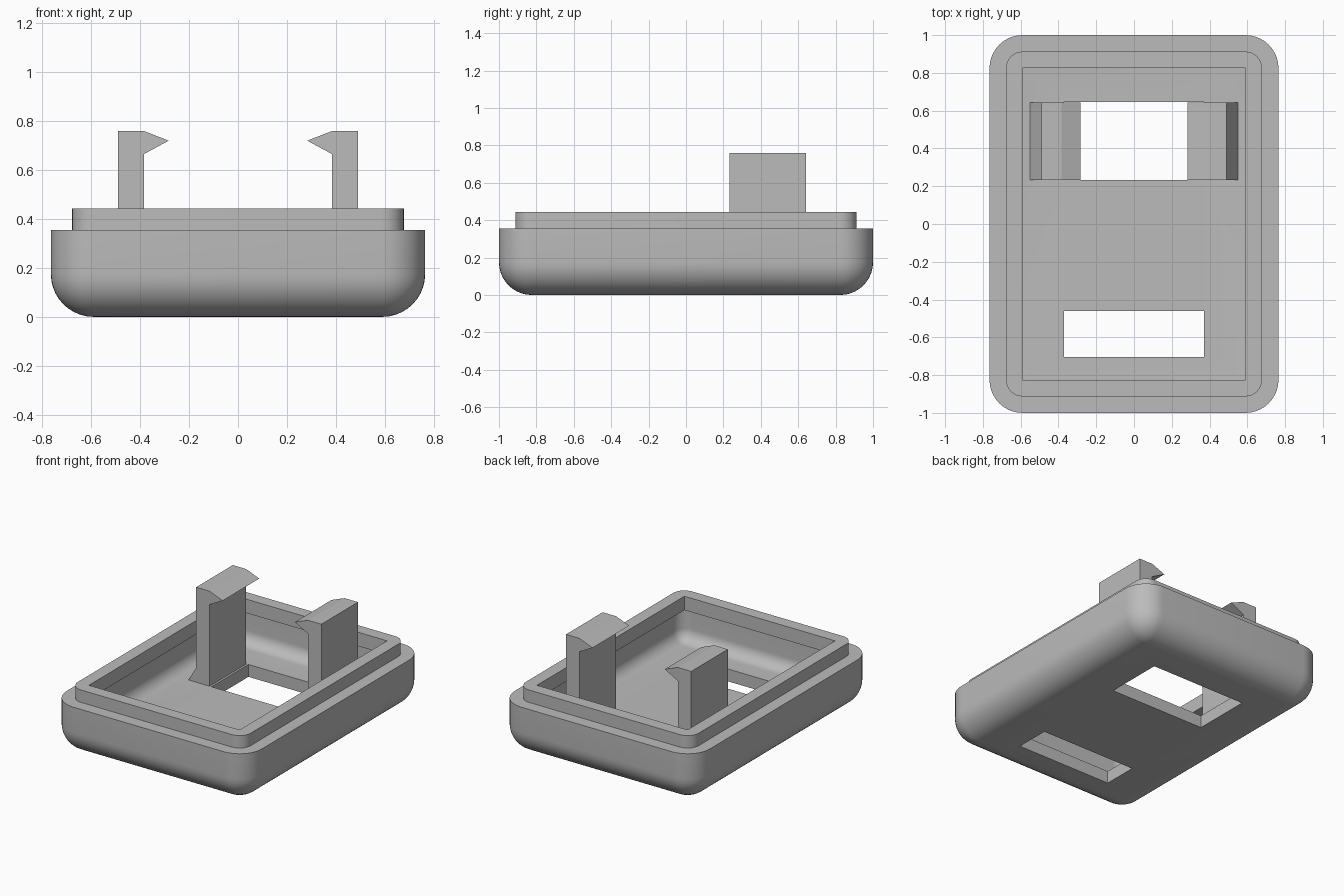
import bpy, bmesh, math

default = bpy.data.objects.get("Cube")
if default:
    bpy.data.objects.remove(default)

CORE_X, CORE_Y = 0.59, 0.825   # flat core that every wall is offset from
WALL = 0.0875
R = 2 * WALL
RIM, TOP = 0.355, 0.443

grey = bpy.data.materials.new("plain_grey")
grey.use_nodes = True
colour = (0.5, 0.5, 0.5, 1)
grey.diffuse_color = colour
grey.node_tree.nodes["Principled BSDF"].inputs["Base Color"].default_value = colour


def finish(bm, name):
    bmesh.ops.recalc_face_normals(bm, faces=bm.faces)
    mesh = bpy.data.meshes.new(name)
    bm.to_mesh(mesh)
    bm.free()
    mesh.materials.append(grey)
    obj = bpy.data.objects.new(name, mesh)
    bpy.context.collection.objects.link(obj)
    return obj


def ring(bm, offset, z, steps=10):
    """Rounded rectangle around the core at a given offset."""
    verts = []
    for q, (sx, sy) in enumerate([(1, 1), (-1, 1), (-1, -1), (1, -1)]):
        for i in range(steps + 1):
            a = math.pi / 2 * (q + i / steps)
            verts.append(bm.verts.new((sx * CORE_X + offset * math.cos(a),
                                       sy * CORE_Y + offset * math.sin(a), z)))
    return verts


def arc(radius, steps=10):
    """Quarter round from the floor edge up to the wall."""
    angles = [math.pi / 2 * i / steps for i in range(steps + 1)]
    return [(radius * math.sin(a), R - radius * math.cos(a)) for a in angles]


def prism(name, outline, y0, y1):
    """Outline in x and z, extruded along y."""
    bm = bmesh.new()
    face = bm.faces.new([bm.verts.new((x, y0, z)) for x, z in outline])
    new = bmesh.ops.extrude_face_region(bm, geom=[face])["geom"]
    bmesh.ops.translate(bm, vec=(0, y1 - y0, 0),
                        verts=[v for v in new if isinstance(v, bmesh.types.BMVert)])
    return finish(bm, name)


# Tray: rounded outside, stepped lip, square opening, rounded cavity
ledge = RIM - 0.01
profile = arc(R) + [(R, RIM), (WALL, RIM), (WALL, TOP), (0, TOP), (0, ledge), (WALL, ledge)]
profile += reversed(arc(WALL))
bm = bmesh.new()
rings = [ring(bm, o, z) for o, z in profile]
for low, high in zip(rings, rings[1:]):
    for i in range(len(low)):
        j = (i + 1) % len(low)
        bm.faces.new((low[i], low[j], high[j], high[i]))
bm.faces.new(rings[0])
bm.faces.new(rings[-1])
bmesh.ops.remove_doubles(bm, verts=bm.verts, dist=0.0001)
tray = finish(bm, "tray")

# Two rectangular openings through the floor
bpy.context.view_layer.objects.active = tray
for name, y0, y1 in [("large_opening", 0.232, 0.645), ("small_slot", -0.705, -0.46)]:
    box = [(-0.37, -0.1), (0.37, -0.1), (0.37, 0.2), (-0.37, 0.2)]
    cutter = prism(name, box, y0, y1)
    cutter.hide_render = True
    cut = tray.modifiers.new(name, "BOOLEAN")
    cut.operation, cut.solver, cut.object = "DIFFERENCE", "EXACT", cutter
    bpy.ops.object.modifier_apply(modifier=name)
    bpy.data.objects.remove(cutter)

tray.select_set(True)
bpy.ops.object.shade_smooth_by_angle(angle=math.radians(30))

# Pair of barbed snap hooks with sloped feet
hook = [(0.385, 0.07), (0.55, 0.07), (0.55, 0.0875), (0.49, 0.19), (0.49, 0.76),
        (0.385, 0.76), (0.283, 0.72), (0.385, 0.665)]
for side, name in [(1, "left_hook"), (-1, "right_hook")]:
    prism(name, [(side * x, z) for x, z in hook], 0.232, 0.642)
